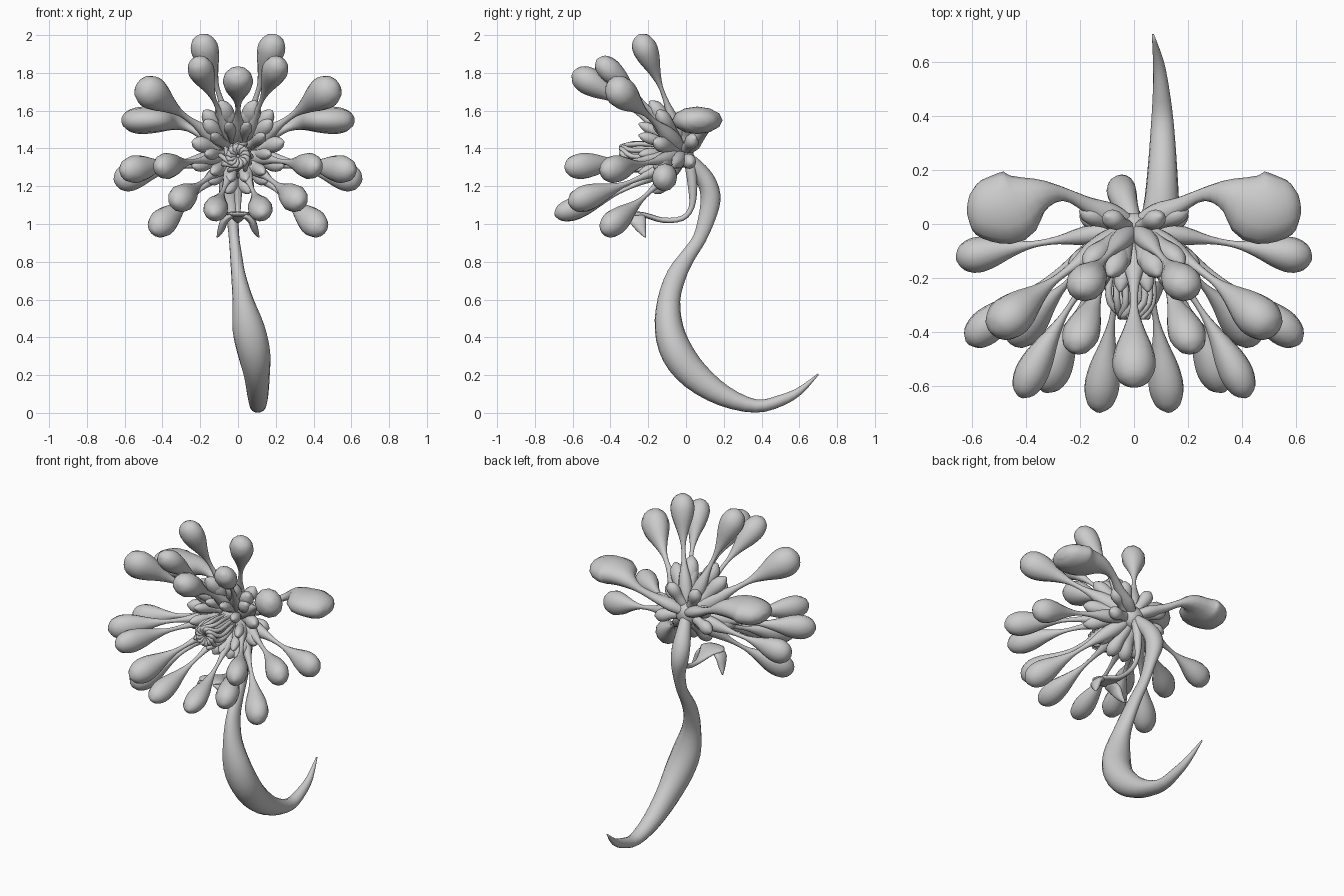
import bpy, bmesh, math, random
from mathutils import Vector

random.seed(4)
CORE = Vector((0, -0.02, 1.37))


def spline(a, b, c, d, t):
    return 0.5 * (2 * b + (c - a) * t + (2 * a - 5 * b + 4 * c - d) * t * t
                  + (3 * b - a - 3 * c + d) * t ** 3)


def tube(name, ctrl, side, sides=12, steps=3):
    """Skin an elliptical section along points (x, y, z, half_width, half_thickness)."""
    rows = [ctrl[0]] + list(ctrl) + [ctrl[-1]]
    path = []
    for i in range(len(ctrl) - 1):
        for k in range(steps):
            path.append([spline(*(rows[i + j][c] for j in range(4)), k / steps)
                         for c in range(5)])
    path.append(list(ctrl[-1]))
    pos = [Vector(p[:3]) for p in path]
    bm = bmesh.new()
    rings = []
    for i, p in enumerate(path):
        tan = (pos[min(i + 1, len(pos) - 1)] - pos[max(i - 1, 0)]).normalized()
        u = (Vector(side) - tan * tan.dot(Vector(side))).normalized()
        v = tan.cross(u)
        w, h = max(p[3], 0.003), max(p[4], 0.003)
        rings.append([bm.verts.new(pos[i] + u * w * math.cos(a) + v * h * math.sin(a))
                      for a in (2 * math.pi * k / sides for k in range(sides))])
    for r, q in zip(rings, rings[1:]):
        for k in range(sides):
            m = (k + 1) % sides
            bm.faces.new((r[k], r[m], q[m], q[k]))
    bm.faces.new(rings[0][::-1])
    bm.faces.new(rings[-1])
    bmesh.ops.recalc_face_normals(bm, faces=bm.faces)
    for f in bm.faces:
        f.smooth = True
    me = bpy.data.meshes.new(name)
    bm.to_mesh(me)
    bm.free()
    ob = bpy.data.objects.new(name, me)
    bpy.context.collection.objects.link(ob)
    return ob


# Club profile: (position along petal, half width)
CLUB = [(0, .02), (.1, .04), (.22, .038), (.36, .017), (.5, .014), (.63, .035),
        (.76, .064), (.87, .073), (.96, .052), (1, .012)]
BUD = [(0, .02), (.2, .03), (.45, .03), (.7, .04), (.88, .032), (1, .006)]


def petal(name, tip, scale=1.0, bulge=0.06, profile=CLUB):
    tip = Vector(tip)
    radial = Vector((tip.x, 0, tip.z - CORE.z)).normalized()
    start = CORE + radial * 0.03
    mid = (start + tip) / 2 + radial * bulge
    side = (-radial.z, 0, radial.x)
    ctrl = []
    for t, w in profile:
        p = start * (1 - t) ** 2 + mid * 2 * t * (1 - t) + tip * t * t
        ctrl.append((*p, w * scale, w * scale * 0.9))
    return tube(name, ctrl, side)


# Curved stem, thick in the middle, tapering to a tip at the back
tube("stem", [
    (.07, .70, .205, .004, .004), (.09, .60, .115, .02, .02),
    (.10, .50, .065, .03, .03), (.105, .37, .036, .042, .035),
    (.105, .20, .09, .055, .056), (.10, .05, .195, .068, .078),
    (.085, -.045, .315, .086, .086), (.055, -.09, .45, .085, .076),
    (.025, -.09, .60, .055, .06), (.002, -.05, .73, .038, .052),
    (-.01, .01, .83, .032, .04), (-.02, .07, .92, .028, .036),
    (-.03, .11, 1.03, .032, .045), (-.045, .13, 1.13, .05, .053),
    (-.045, .115, 1.21, .055, .05), (-.03, .07, 1.28, .045, .045),
    (0, .0, 1.36, .03, .03)], (1, 0, 0), sides=16)

# Outer club petals, mirrored: tip and size
OUTER = [
    ((.20, -.25, 2.0), 1.0), ((.22, -.47, 1.87), .95), ((.52, -.40, 1.74), 1.2),
    ((.655, -.13, 1.23), 1.0), ((.42, -.64, 1.30), .95), ((.615, -.44, 1.28), 1.0),
    ((.33, -.62, 1.11), 1.0), ((.13, -.695, 1.05), .9), ((.45, -.44, .96), 1.0)]
for s, label in ((1, "right"), (-1, "left")):
    for i, (t, k) in enumerate(OUTER):
        petal(f"outer_petal_{label}_{i}", (t[0] * s, t[1], t[2]), k)
    # Broad drooping petal at the back
    tube(f"broad_petal_{label}", [
        (.0, .0, 1.38, .02, .02), (s * .08, .03, 1.42, .045, .035),
        (s * .17, .07, 1.46, .03, .025), (s * .26, .11, 1.51, .025, .022),
        (s * .35, .105, 1.545, .065, .05), (s * .44, .065, 1.55, .13, .068),
        (s * .52, .06, 1.548, .125, .072), (s * .58, .07, 1.545, .095, .055),
        (s * .61, .075, 1.54, .04, .025)], (0, 1, 0))
    # Hanging flap of the lower lip
    tube(f"lip_flap_{label}", [
        (s * .03, -.27, 1.05, .045, .015), (s * .07, -.255, 1.02, .045, .02),
        (s * .09, -.235, .97, .025, .018), (s * .11, -.215, .93, .004, .004)],
        (0, 1, 0))
    # Leaf-like sepals at the flower's back
    for i, (x, y, z) in enumerate([(.2, .05, 1.46), (.2, .03, 1.32), (.1, .03, 1.56)]):
        petal(f"sepal_{label}_{i}", (s * x, y, z), 1.0, .0, BUD)
    # Upright leaves above the flower centre
    petal(f"upright_leaf_{label}", (s * .09, -.19, 1.65), 1.25, .02, BUD)
    petal(f"side_leaf_{label}", (s * .18, -.15, 1.60), 1.1, .02, BUD)

# Top centre petal and the bent lower lip
petal("top_petal", (0, -.60, 1.80), 1.1)
tube("lower_lip", [
    (0, .02, 1.33, .03, .03), (0, .035, 1.2, .025, .025), (0, .03, 1.09, .015, .015),
    (0, -.02, 1.03, .014, .014), (0, -.12, 1.02, .018, .014),
    (0, -.21, 1.045, .05, .014), (0, -.27, 1.052, .08, .015),
    (0, -.315, 1.055, .05, .006)], (1, 0, 0))

# Two rings of short inner petals
for ring, (n, r, y, k) in enumerate([(12, .25, -.17, 1.05), (10, .17, -.25, .8)]):
    for i in range(n):
        a = math.pi / 2 + 2 * math.pi * (i + .5) / n
        rr = r * (.85 if math.sin(a) < -.6 else 1)
        petal(f"inner_petal_{ring}_{i}",
              (rr * math.cos(a), y, CORE.z + rr * math.sin(a)), k, .02, BUD)

# Flower centre: receptacle and curled stamens
tube("receptacle", [(0, .04, 1.37, .03, .03), (0, .0, 1.37, .07, .07),
                    (0, -.12, 1.37, .06, .06), (0, -.23, 1.365, .05, .05),
                    (.01, -.29, 1.36, .045, .045), (.01, -.325, 1.36, .01, .01)], (1, 0, 0))
for i in range(12):
    a = 2 * math.pi * i / 12
    r = .075 + random.uniform(-.015, .015)
    c, q = math.cos(a), math.sin(a)
    e = a + .9
    tube(f"stamen_{i}", [
        (.04 * c, -.08, 1.37 + .04 * q, .01, .01),
        (r * c, -.2, 1.36 + r * q, .012, .012),
        (r * c, -.29, 1.36 + r * q, .013, .013),
        (.05 * math.cos(e), -.345, 1.36 + .05 * math.sin(e), .013, .01),
        (.01 * math.cos(e), -.33, 1.36 + .01 * math.sin(e), .006, .006)],
        (-q, .1, c), sides=8)
